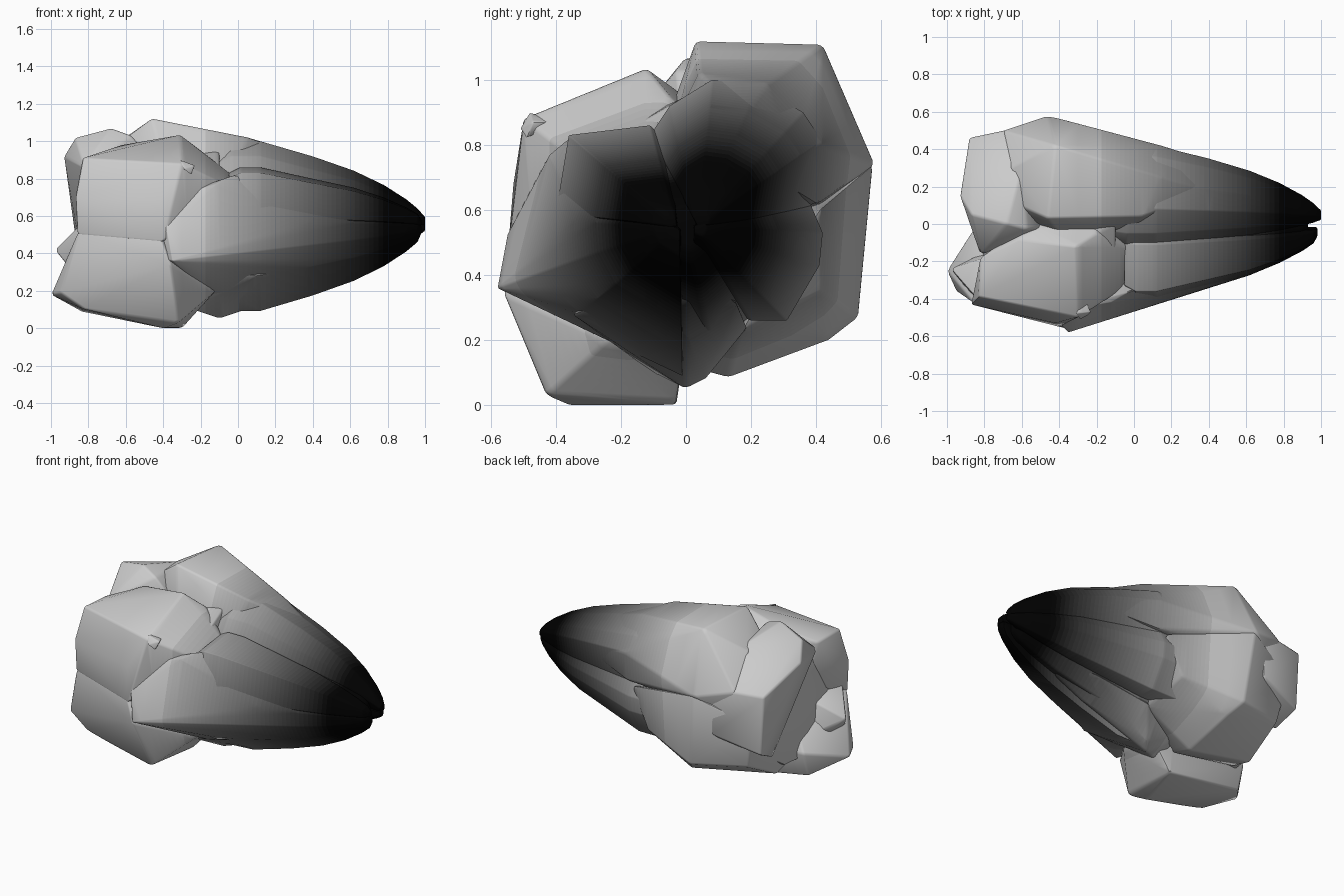
import bpy, bmesh

AXIS_Z = 0.55
START, STEP, BANDS = -0.3, 0.025, 48

# Graded charring: grey at the broken end, black at the tip
mats = []
for i in range(BANDS):
    t = i / (BANDS - 1)
    m = bpy.data.materials.new("char_%02d" % i)
    v = 0.6 * max(0, 1 - t * 1.08) ** 1.6
    m.diffuse_color = (v, v, v, 1)
    mats.append(m)


def chunk(name, pts, bevel=0.012):
    """Convex faceted chunk with worn edges, toned along x."""
    bm = bmesh.new()
    for p in pts:
        bm.verts.new(p)
    res = bmesh.ops.convex_hull(bm, input=bm.verts[:])
    junk = {g for g in res["geom_interior"] + res["geom_unused"]
            if isinstance(g, bmesh.types.BMVert)}
    bmesh.ops.delete(bm, geom=list(junk), context='VERTS')
    bmesh.ops.dissolve_limit(bm, angle_limit=0.05, verts=bm.verts[:], edges=bm.edges[:])
    bmesh.ops.bevel(bm, geom=[e for e in bm.edges if e.calc_face_angle(0) > 0.35],
                    offset=bevel, segments=2, profile=0.5, affect='EDGES', clamp_overlap=True)
    for i in range(BANDS):
        bmesh.ops.bisect_plane(bm, geom=bm.verts[:] + bm.edges[:] + bm.faces[:],
                               plane_co=(START + i * STEP, 0, 0), plane_no=(1, 0, 0))
    for f in bm.faces:
        k = int((f.calc_center_median().x - START) / STEP)
        f.material_index = max(0, min(BANDS - 1, k))
    bmesh.ops.recalc_face_normals(bm, faces=bm.faces[:])
    me = bpy.data.meshes.new(name)
    bm.to_mesh(me)
    bm.free()
    for m in mats:
        me.materials.append(m)
    ob = bpy.data.objects.new(name, me)
    bpy.context.collection.objects.link(ob)
    bpy.ops.object.select_all(action='DESELECT')
    ob.select_set(True)
    bpy.context.view_layer.objects.active = ob
    bpy.ops.object.shade_smooth_by_angle(angle=0.65)


# Tapered tongues: one cross-section (y, z about the axis) shrunk along x,
# drifting sideways so that the tips part
TAPER = [(0.12, 1.0), (0.4, 0.82), (0.62, 0.65), (0.78, 0.48), (0.9, 0.31), (0.96, 0.2), (1.0, 0.1)]


def tongue(name, section, back, tip=1.0, extra=(), drift=0.0):
    pts = list(extra)
    for x, s in [(back, 0.9), (back + 0.06, 1.0)] + TAPER:
        for y, z in section:
            pts.append((min(x, tip), y * s + drift * (1 - s), AXIS_Z + z * s))
    chunk(name, pts, 0.013)


tongue("upper_back_tongue",
       [(-0.11, 0.28), (-0.05, 0.37), (0.08, 0.45), (0.22, 0.43), (0.36, 0.35), (0.42, 0.26),
        (0.38, 0.04), (0.03, 0.0)], -0.1, drift=0.035)
tongue("lower_back_tongue",
       [(0.01, 0.03), (0.36, 0.12), (0.42, -0.02), (0.41, -0.12), (0.31, -0.29), (0.2, -0.29), (0.02, -0.2)],
       -0.15, drift=0.025)
tongue("upper_front_tongue",
       [(-0.36, 0.28), (-0.11, 0.31), (-0.04, 0.24), (-0.01, 0.0), (-0.25, -0.02), (-0.40, 0.04)],
       -0.05, 0.98, drift=-0.03)
tongue("lower_front_tongue",
       [(-0.41, 0.02), (-0.40, -0.12), (-0.32, -0.27), (-0.01, -0.46), (0.0, -0.06)], -0.1, 0.98,
       [(-0.35, -0.58, 0.36), (-0.38, -0.55, 0.52), (-0.42, -0.47, 0.68), (-0.02, -0.36, 0.82),
        (-0.12, -0.42, 0.77), (-0.55, -0.3, 0.4), (-0.3, -0.1, 0.3)], drift=-0.02)
# Keel along the underside
chunk("bottom_tongue", [(-0.25, -0.1, 0.1), (-0.1, 0.0, 0.05), (-0.05, 0.06, 0.08), (0.4, 0.0, 0.22),
                        (0.6, 0.0, 0.31), (0.42, -0.2, 0.33), (0.1, -0.35, 0.28), (0.05, 0.19, 0.24),
                        (-0.3, 0.1, 0.2), (0.4, 0.16, 0.31), (0.7, 0.06, 0.4), (0.3, 0, 0.5), (-0.3, -0.3, 0.3)])
# Solid heart that closes the seams between the tongues
tongue("tongue_heart", [(-0.3, 0.12), (-0.1, 0.28), (0.1, 0.3), (0.36, 0.1), (0.34, -0.15), (0.08, -0.38), (-0.2, -0.25)],
       -0.4, 0.93)

# Heavy rocks around the broken end
chunk("upper_front_rock", [
    (-0.83, -0.39, 0.91), (-0.87, -0.43, 0.70), (-0.86, -0.43, 0.50), (-0.31, -0.12, 1.035),
    (-0.62, -0.08, 0.98), (-0.82, -0.18, 0.90), (-0.30, -0.50, 0.88), (-0.42, -0.53, 0.68),
    (-0.40, -0.55, 0.46), (-0.03, -0.12, 0.82), (-0.05, -0.34, 0.76), (-0.1, -0.1, 0.6),
    (-0.75, -0.15, 0.6), (-0.2, -0.05, 0.95), (-0.5, -0.02, 0.96), (-0.2, 0.05, 0.85), (-0.5, 0.05, 0.88)])
chunk("lower_front_rock", [
    (-1.0, -0.25, 0.18), (-0.95, -0.36, 0.19), (-0.82, -0.37, 0.10), (-0.84, -0.05, 0.09),
    (-0.40, -0.36, 0.0), (-0.30, -0.03, 0.0), (-0.32, -0.43, 0.03), (-0.12, -0.24, 0.2),
    (-0.36, -0.56, 0.34), (-0.85, -0.43, 0.53), (-0.42, -0.54, 0.50), (-0.7, -0.1, 0.45),
    (-0.12, 0.0, 0.2), (-0.84, -0.0, 0.25)])
chunk("upper_back_rock", [
    (-0.46, 0.03, 1.12), (-0.42, 0.42, 1.11), (-0.62, 0.1, 1.0), (-0.66, 0.3, 0.98),
    (-0.55, 0.0, 0.9), (-0.46, 0.58, 0.74), (-0.7, 0.5, 0.8), (-0.68, 0.45, 0.6),
    (0.05, 0.04, 1.02), (0.15, 0.25, 0.99), (0.15, 0.42, 0.80), (0.15, 0.40, 0.62),
    (0.4, 0.34, 0.76), (0.4, 0.18, 0.895), (0.6, 0.27, 0.70), (-0.3, 0.2, 0.55), (0.0, -0.03, 0.88), (-0.4, -0.05, 0.9)])
chunk("lower_back_rock", [
    (-0.80, 0.46, 0.60), (-0.74, 0.42, 0.30), (-0.76, 0.15, 0.16), (-0.32, 0.13, 0.085),
    (-0.35, 0.44, 0.2), (-0.40, 0.53, 0.27), (-0.42, 0.54, 0.47), (-0.45, 0.575, 0.74),
    (-0.02, 0.42, 0.35), (0.1, 0.41, 0.60), (0.05, 0.17, 0.23), (-0.76, 0.0, 0.2),
    (-0.65, 0.1, 0.4), (-0.68, 0.15, 0.65), (-0.3, 0.0, 0.12)])
chunk("rear_back_rock", [
    (-0.93, 0.15, 0.92), (-0.87, 0.05, 1.02), (-0.68, 0.0, 1.07), (-0.57, -0.03, 1.03),
    (-0.82, -0.17, 0.86), (-0.88, 0.46, 0.80), (-0.86, 0.46, 0.42), (-0.55, 0.53, 0.80), (-0.55, 0.53, 0.5),
    (-0.83, 0.3, 0.34), (-0.6, 0.3, 1.0), (-0.5, -0.02, 0.95), (-0.55, 0.0, 0.7), (-0.7, 0.15, 0.62)])
# Jagged splinter and sunken core closing the broken end
chunk("rear_splinter", [(-0.98, -0.24, 0.42), (-0.9, -0.34, 0.32), (-0.86, -0.2, 0.3), (-0.88, -0.36, 0.46),
                        (-0.84, -0.40, 0.56), (-0.7, -0.4, 0.5), (-0.7, -0.1, 0.25), (-0.7, -0.15, 0.55)], 0.01)
chunk("inner_core",
      [(-0.80, -0.40, 0.4), (-0.80, -0.38, 0.78), (-0.78, 0.0, 0.85), (-0.76, 0.38, 0.75),
       (-0.74, 0.4, 0.4), (-0.78, 0.1, 0.2), (-0.82, -0.25, 0.2)]
      + [(-0.1, y, z) for y, z in [(-0.42, 0.5), (-0.33, 0.76), (0, 0.95), (0.4, 0.7), (0.42, 0.45), (0.2, 0.22), (-0.2, 0.2)]])
# Small loose chip on the front face
chunk("front_chip", [(-0.31, -0.48, 0.90), (-0.23, -0.47, 0.87), (-0.25, -0.49, 0.82),
                     (-0.29, -0.51, 0.85), (-0.27, -0.38, 0.87)], 0.004)
